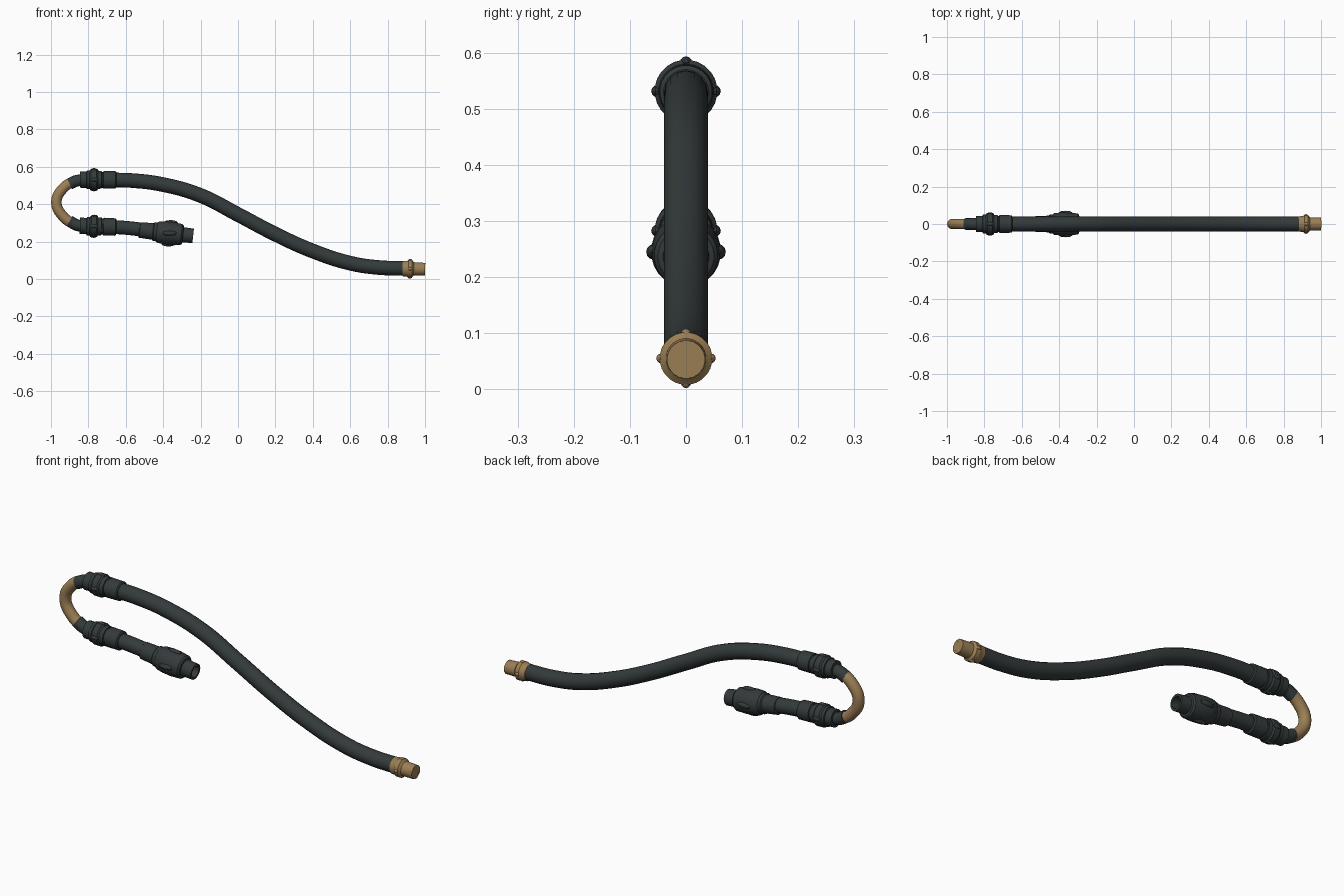
import bpy, bmesh
from math import cos, sin, pi, radians
from mathutils import Vector

if "Cube" in bpy.data.objects:
    bpy.data.objects.remove(bpy.data.objects["Cube"])


def material(name, color):
    m = bpy.data.materials.new(name)
    m.diffuse_color = (*color, 1)
    m.use_nodes = True
    m.node_tree.nodes["Principled BSDF"].inputs["Base Color"].default_value = m.diffuse_color
    return m


DARK = material("dark_rubber", (0.034, 0.042, 0.044))
BRASS = material("brass", (0.33, 0.21, 0.09))


def smooth(ob):
    bpy.ops.object.select_all(action='DESELECT')
    ob.select_set(True)
    bpy.context.view_layer.objects.active = ob
    bpy.ops.object.shade_smooth_by_angle(angle=radians(35))


def tube(name, pts, radius, mat):
    """Round tube through (x, z) points in the y = 0 plane."""
    cu = bpy.data.curves.new(name, 'CURVE')
    cu.dimensions = '3D'
    cu.bevel_depth, cu.bevel_resolution = radius, 6
    cu.resolution_u, cu.use_fill_caps = 8, True
    sp = cu.splines.new('BEZIER')
    sp.bezier_points.add(len(pts) - 1)
    for bp, (x, z) in zip(sp.bezier_points, pts):
        bp.co = (x, 0, z)
        bp.handle_left_type = bp.handle_right_type = 'AUTO'
    cu.materials.append(mat)
    ob = bpy.data.objects.new(name, cu)
    bpy.context.collection.objects.link(ob)
    bpy.ops.object.select_all(action='DESELECT')
    ob.select_set(True)
    bpy.context.view_layer.objects.active = ob
    bpy.ops.object.convert(target='MESH')
    smooth(bpy.context.object)


def lathe(name, start, end, profile, mat, sides=24, lugs=()):
    """Turn (distance, radius) pairs about the start-end axis; lugs are
    (distance, ring radius, count, size, length) rounded knobs."""
    o = Vector((start[0], 0, start[1]))
    ax = (Vector((end[0], 0, end[1])) - o).normalized()
    side = Vector((0, 1, 0))
    up = ax.cross(side)
    bm = bmesh.new()

    def at(t, r, a):
        return o + ax * t + (side * cos(a) + up * sin(a)) * r

    rings = [[bm.verts.new(at(t, r, 2 * pi * (i + .5) / sides)) for i in range(sides)]
             for t, r in profile]
    for a, b in zip(rings, rings[1:]):
        for i in range(sides):
            j = (i + 1) % sides
            bm.faces.new((a[i], a[j], b[j], b[i]))
    bm.faces.new(rings[0][::-1])
    bm.faces.new(rings[-1])
    for t, r, n, size, length in lugs:
        for k in range(n):
            c = at(t, r, 2 * pi * k / n)
            vs = bmesh.ops.create_uvsphere(bm, u_segments=10, v_segments=6, radius=size)['verts']
            for v in vs:
                v.co = c + Vector((v.co.x * length / size, v.co.y, v.co.z))
    bmesh.ops.recalc_face_normals(bm, faces=bm.faces)
    me = bpy.data.meshes.new(name)
    bm.to_mesh(me)
    bm.free()
    me.materials.append(mat)
    ob = bpy.data.objects.new(name, me)
    bpy.context.collection.objects.link(ob)
    smooth(ob)


# Long S-shaped hose
tube("main_hose", [(-.70, .53), (-.57, .527), (-.40, .505), (-.20, .447), (0, .345),
                   (.20, .24), (.40, .15), (.60, .085), (.75, .062), (.90, .057)], .039, DARK)

# Brass return bend with dark sleeves at both ends
tube("return_bend", [(-.80, .53), (-.87, .524), (-.935, .485), (-.971, .41),
                     (-.935, .335), (-.87, .292), (-.80, .28)], .028, BRASS)
tube("upper_sleeve", [(-.80, .53), (-.865, .525), (-.90, .509)], .031, DARK)
tube("lower_sleeve", [(-.80, .28), (-.865, .29), (-.90, .31)], .031, DARK)

# Matching couplings on both legs: tail ring, lugged nut, ferrule
coupling = [(0, .030), (0, .044), (.035, .044), (.037, .050), (.052, .050), (.060, .056),
            (.088, .056), (.096, .049), (.115, .048), (.117, .043), (.124, .043),
            (.126, .048), (.190, .047), (.195, .040)]
for label, z0, z1 in (("upper", .532, .53), ("lower", .285, .278)):
    lathe(label + "_coupling", (-.845, z0), (-.65, z1), coupling, DARK,
          lugs=[(.075, .051, 4, .011, .022)])

# Short lower hose
tube("short_hose", [(-.68, .279), (-.60, .274), (-.50, .262), (-.44, .252)], .037, DARK)

# Stepped end connector with open bore
lathe("end_connector", (-.53, .263), (-.24, .231),
      [(0, .034), (.005, .042), (.075, .045), (.080, .050), (.095, .050), (.105, .058),
       (.140, .062), (.180, .062), (.228, .057), (.236, .050), (.238, .041), (.292, .039),
       (.292, .028), (.240, .026)], DARK, lugs=[(.165, .057, 4, .014, .040)])

# Brass tail fitting: crimped collar, hollow threaded tip
lathe("brass_collar", (.88, .056), (1, .053),
      [(0, .038), (0, .041), (.025, .043), (.030, .047), (.050, .047), (.056, .040),
       (.060, .036), (.120, .034), (.120, .024)], BRASS, lugs=[(.040, .044, 4, .009, .012)])
lathe("brass_bore", (.96, .054), (1, .053),
      [(0, .020), (.0, .0345), (.0405, .0345), (.0405, .024), (.004, .022)], BRASS, sides=8)
